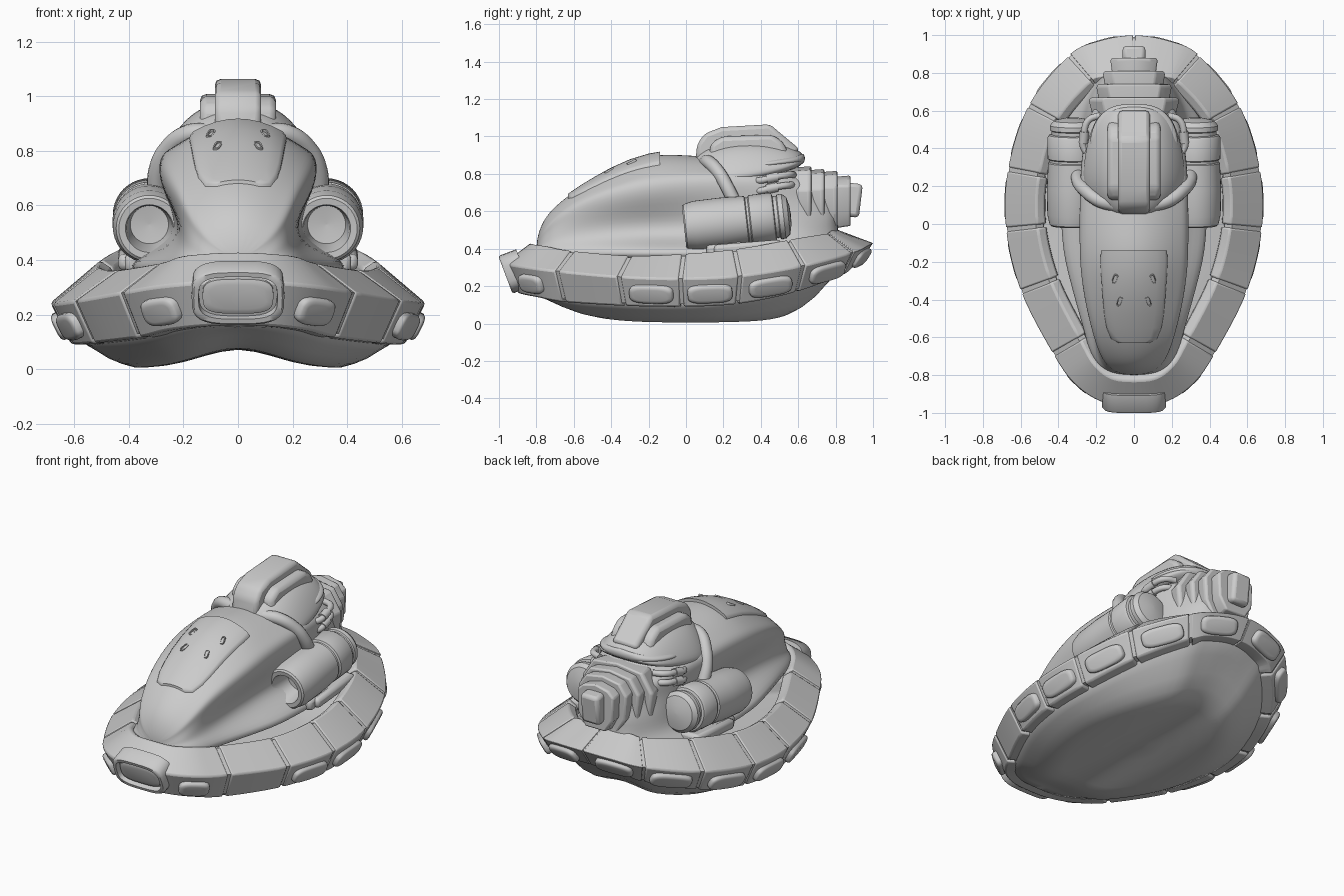
import bpy, bmesh, math
from mathutils import Vector, Matrix

if "Cube" in bpy.data.objects:
    bpy.data.objects.remove(bpy.data.objects["Cube"])


def loft(name, loops, closed=False, smooth=35, bevel=0, subsurf=0, mirror=False, mat=None):
    """Skin a list of equal-length closed loops; cap both ends unless closed."""
    bm = bmesh.new()
    rows = [[bm.verts.new(p) for p in lp] for lp in loops]
    n = len(rows[0])
    for i in range(len(rows) if closed else len(rows) - 1):
        a, b = rows[i], rows[(i + 1) % len(rows)]
        for j in range(n):
            bm.faces.new((a[j], a[(j + 1) % n], b[(j + 1) % n], b[j]))
    if not closed:
        bm.faces.new(rows[0])
        bm.faces.new(rows[-1])
    if mat:
        bm.transform(mat)
    bmesh.ops.recalc_face_normals(bm, faces=bm.faces)
    me = bpy.data.meshes.new(name)
    bm.to_mesh(me)
    bm.free()
    ob = bpy.data.objects.new(name, me)
    bpy.context.collection.objects.link(ob)
    bpy.ops.object.select_all(action='DESELECT')
    ob.select_set(True)
    bpy.context.view_layer.objects.active = ob
    bpy.ops.object.shade_smooth_by_angle(angle=math.radians(180 if subsurf else smooth))
    if bevel:
        m = ob.modifiers.new("bevel", 'BEVEL')
        m.width, m.segments, m.limit_method = bevel, 2, 'ANGLE'
    if subsurf:
        m = ob.modifiers.new("subsurf", 'SUBSURF')
        m.levels = m.render_levels = subsurf
    if mirror:
        ob.modifiers.new("mirror", 'MIRROR')
    return ob


def extrude_x(name, prof, hw, bevel):
    """Side profile (y, z) extruded across the centre line."""
    return loft(name, [[(x, y, z) for y, z in prof] for x in (-hw, hw)], bevel=bevel)


def box(name, loc, size, rot=0, bevel=0.015, mirror=False):
    sx, sy, sz = (s / 2 for s in size)
    m = Matrix.Translation(loc) @ Matrix.Rotation(rot, 4, 'X')
    return loft(name, [[(x, -sy, -sz), (x, sy, -sz), (x, sy, sz), (x, -sy, sz)] for x in (-sx, sx)],
                bevel=bevel, mirror=mirror, mat=m)


def tube(name, pts, r):
    cu = bpy.data.curves.new(name, 'CURVE')
    cu.dimensions, cu.bevel_depth, cu.bevel_resolution, cu.use_fill_caps = '3D', r, 4, True
    sp = cu.splines.new('BEZIER')
    sp.bezier_points.add(len(pts) - 1)
    for bp, p in zip(sp.bezier_points, pts):
        bp.co = p
        bp.handle_left_type = bp.handle_right_type = 'AUTO'
    ob = bpy.data.objects.new(name, cu)
    bpy.context.collection.objects.link(ob)
    bpy.ops.object.select_all(action='DESELECT')
    ob.select_set(True)
    bpy.context.view_layer.objects.active = ob
    bpy.ops.object.convert(target='MESH')
    bpy.context.object.modifiers.new("mirror", 'MIRROR')


# Bumper path, front to back: ridge x, y, z, then crest inset, crest rise, drop
RING = [(0, -.97, .325, .14, .105, .165), (.17, -.945, .315, .14, .11, .16), (.315, -.85, .30, .15, .115, .16),
        (.43, -.69, .28, .165, .11, .165), (.60, -.36, .25, .17, .115, .155), (.68, -.03, .24, .17, .135, .15),
        (.67, .29, .255, .17, .145, .15), (.56, .63, .31, .17, .14, .14), (.345, .895, .38, .18, .105, .12),
        (.18, .972, .415, .19, .085, .11), (0, 1.0, .43, .2, .075, .11)]


def station(i):
    i = (i + 10) % 20 - 10
    s = RING[abs(i)]
    return (s[0] if i >= 0 else -s[0],) + s[1:]


def ring_at(t):
    i = math.floor(t)
    f = t - i
    return [b + .5 * f * (c - a + f * (2 * a - 5 * b + 4 * c - d + f * (3 * (b - c) + d - a)))
            for a, b, c, d in zip(*(station(i + k) for k in (-1, 0, 1, 2)))]


def tangent(t):
    a, b = ring_at(t - .1), ring_at(t + .1)
    return Vector((b[0] - a[0], b[1] - a[1], b[2] - a[2])).normalized()


def ring_section(t, k=1.0):
    x, y, z, w, h, d = ring_at(t)
    g = tangent(t)
    inward = Vector((-g.y, g.x, 0)).normalized()
    pts = [(0, 0), (w, h), (w + .045, h - .03), (w + .05, -.07), (.16, -d), (.075, -d)]
    return [Vector((x, y, z)) + inward * (w * .5 + (u - w * .5) * k) + Vector((0, 0, v * k)) for u, v in pts]


def ring_piece(name, a, b, n, mirror):
    loft(name, [ring_section(a + (b - a) * i / n) for i in range(n + 1)], bevel=.01, mirror=mirror)


# Segmented bumper with a core that shows in the grooves
loft("bumper_core", [ring_section(i / 4, .9) for i in range(-40, 40)], closed=True)
ring_piece("bumper_front", -2.96, 2.96, 28, False)
for k in range(3, 8):
    ring_piece("bumper_segment", k + .03, k + .97, 6, True)
ring_piece("bumper_rear", 8.04, 9.97, 10, True)


# Rounded pads on the lower bumper faces
def rounded(w, h, depth, n=32):
    sgn = lambda v: math.copysign(abs(v) ** .58, v)
    return [(w / 2 * sgn(math.cos(a)), h / 2 * sgn(math.sin(a)), depth)
            for a in (2 * math.pi * i / n for i in range(n))]


def pad(name, m, w, h, out, mirror=True):
    loft(name, [rounded(w, h, -.03), rounded(w, h, out * .6), rounded(w - .015, h - .015, out),
                rounded(w - .05, h - .04, out + .003)], smooth=50, mirror=mirror, mat=m)


def frame(a, b, loc):
    a, b = a.normalized(), b.normalized()
    n = a.cross(b).normalized()
    return Matrix.Translation(loc) @ Matrix((a, n.cross(a), n)).transposed().to_4x4()


for t, w in ((1.95, .17), (4.5, .24), (5.5, .24), (6.5, .24), (7.5, .24), (9, .22)):
    s = ring_section(t)
    pad("bumper_pad", frame(tangent(t), s[0] - s[5], s[0].lerp(s[5], .55)), w, .105, .022)

# Front intake bezel and its plate
fm = frame(Vector((1, 0, 0)), Vector((0, -.35, .93)), Vector((0, -.945, .268)))
loft("intake_bezel", [rounded(.34, .215, -.08), rounded(.34, .215, .012), rounded(.325, .2, .022),
                      rounded(.29, .165, .022), rounded(.285, .16, -.02)], smooth=50, mat=fm)
pad("intake_plate", fm, .26, .135, .008, False)

# Hull: arched underside and deck (scale, follow bumper, offset, arch strength)
hull = []
for s, k, c, arch in ((.01, 0, 0, 1), (.1, 0, 0, 1), (.2, 0, 0, 1), (.3, 0, 0, 1), (.4, .01, 0, 1), (.48, .02, 0, 1),
                      (.55, .04, 0, 1), (.62, .2, 0, .9), (.69, .42, 0, .8), (.76, .75, 0, .4), (.81, .97, 0, 0),
                      (.83, 1, .03, 0), (.74, 1, .16, 0), (.01, 0, .36, 0)):
    lp = []
    for i in range(-40, 40):
        x, y, z, w, h, d = ring_at(i / 4)
        lp.append((x * s, y * s * 1.06, (z - d) * k + c + arch * .07 * math.exp(-(x * s / .2) ** 2)))
    hull.append(lp)
loft("hull", hull, smooth=50)

# Main body: y, base half width, waist half width, waist z, shoulder half width, shoulder z, top z
BODY = [(-.80, .08, .07, .40, .05, .42, .44), (-.77, .19, .15, .44, .13, .49, .55),
        (-.69, .24, .19, .48, .18, .57, .64), (-.58, .27, .205, .51, .215, .65, .72),
        (-.42, .32, .21, .53, .255, .71, .815), (-.25, .37, .21, .54, .28, .75, .89),
        (-.12, .40, .21, .54, .285, .77, .912), (.1, .41, .23, .55, .285, .785, .895),
        (.4, .41, .27, .56, .275, .78, .88), (.6, .36, .26, .57, .22, .75, .85),
        (.73, .27, .2, .57, .16, .70, .78), (.82, .18, .13, .57, .10, .66, .73)]


def mirrored(half, y):
    return [(x, y, z) for x, z in half] + [(-x, y, z) for x, z in half[-2::-1]]


def roof(y, x):
    for a, b in zip(BODY, BODY[1:]):
        if a[0] <= y <= b[0]:
            s = [p + (q - p) * (y - a[0]) / (b[0] - a[0]) for p, q in zip(a, b)]
            return s[5] + (s[6] - s[5]) * (1 - (x / s[4]) ** 2)


loft("body", [mirrored([(b, .32), (b * .97, .4), (w + .15 * (b - w), .41 + (zw - .41) * .35), (w, zw),
                        (s * 1.01, zs - (zs - zw) * .42)] +
                       [(s * k, zs + (zt - zs) * (1 - min(k, 1) ** 2)) for k in (1.03, .85, .6, .3, 0)], y)
              for y, b, w, zw, s, zs, zt in BODY], subsurf=2)

# Nose plate following the roof, with four slots
loft("nose_plate", [mirrored([(hw, roof(y, hw) - .04), (hw, roof(y, hw) + .004)] +
                             [(hw * k, roof(y, hw * k) + .01) for k in (.93, .7, .45, .2, 0)], y)
                    for y, hw in ((-.63, .08), (-.61, .12), (-.55, .145), (-.48, .157), (-.4, .165),
                                  (-.3, .172), (-.2, .178), (-.14, .175))], smooth=45)
for x, y in ((.1, -.29), (.075, -.41)):
    m = Matrix.Translation((x, y, roof(y, x) + .006)) @ Matrix.Rotation(.5, 4, 'X') @ Matrix.Rotation(.3, 4, 'Z')
    loft("nose_slot", [rounded(w, l, z) for w, l, z in
                       ((.026, .055, -.02), (.026, .055, .008), (.016, .043, .008), (.014, .04, -.01))],
         mat=m, mirror=True)

# Engine cowl: y, half width, bottom z, top z
COWL = [(.03, .12, .76, .88), (.09, .22, .74, .93), (.2, .28, .73, .965), (.35, .27, .76, .98),
        (.48, .24, .79, .965), (.57, .2, .82, .94), (.63, .12, .85, .91)]
loft("engine_cowl", [mirrored([(w * .8, b), (w, b + .02), (w * .97, b + (t - b) * .3), (w * .72, b + (t - b) * .75),
                               (w * .4, t), (0, t)], y) for y, w, b, t in COWL], subsurf=2)
loft("cowl_brim", [mirrored([(w * .8, z - .03), (w, z), (w * .8, z + .025), (0, z + .04)], y)
                   for y, w, z in ((.34, .26, .84), (.48, .25, .86), (.58, .2, .87), (.64, .1, .88))], subsurf=2)
extrude_x("cowl_shoulder", [(.12, .84), (.13, .96), (.19, 1.0), (.46, 1.01), (.52, .97), (.57, .86)], .14, .025)
extrude_x("cowl_spine", [(.05, .86), (.06, .96), (.1, 1.015), (.19, 1.05), (.45, 1.065), (.49, 1.03),
                         (.61, .93), (.5, .84)], .085, .022)

# Rear stack of stepped plates and tail block
for y, hw, z0, z1 in ((.62, .24, .42, .84), (.69, .2, .45, .825), (.76, .165, .48, .815), (.83, .125, .52, .79)):
    zm = (z0 + z1) / 2
    loft("rear_plate", [mirrored([(w * .55, z0 + dz), (w * .95, zm - .06), (w, zm + .08), (w * .7, z1 - .02 + dz / 2),
                                  (0, z1 + dz / 2)], yy)
                        for yy, w, dz in ((y - .06, hw * .9, -.015), (y + .035, hw, 0), (y + .05, hw * .95, 0))],
         bevel=.008)
box("tail_block", (0, .89, .66), (.12, .09, .18), -.12, .02)

# Side jets, turned along their axis: radius, distance
JET = [(.001, .14), (.07, .13), (.083, .02), (.088, .002), (.112, 0), (.122, .008), (.134, .06), (.136, .2), (.13, .335),
       (.122, .34), (.122, .352), (.132, .358), (.134, .47), (.126, .483), (.112, .487), (.112, .505), (.12, .51),
       (.12, .535), (.1, .56), (.05, .572), (.001, .575)]
circ = [(math.cos(2 * math.pi * i / 40), math.sin(2 * math.pi * i / 40)) for i in range(40)]
loft("side_jet", [[(r * c, l, r * s) for c, s in circ] for r, l in JET], mirror=True,
     mat=Matrix.Translation((.325, -.01, .515)) @ Matrix.Rotation(.11, 4, 'X'))
box("jet_mount", (.33, .21, .395), (.17, .2, .07), .08, .02, True)
box("jet_foot", (.34, .33, .405), (.2, .36, .06), .08, .02, True)

# Pipes over the jets and small rear hoses
tube("cowl_pipe", [(.1, .1, .865), (.185, .125, .86), (.26, .18, .8), (.292, .22, .73), (.3, .26, .65)], .036)
for z in (.72, .775):
    tube("rear_hose", [(.22, .36, z - .01), (.265, .4, z - .01), (.265, .48, z + .01), (.24, .55, z + .02),
                       (.18, .575, z + .02)], .018)
    tube("hose_clamp", [(.268, .43, z - .003), (.262, .49, z + .01)], .025)
